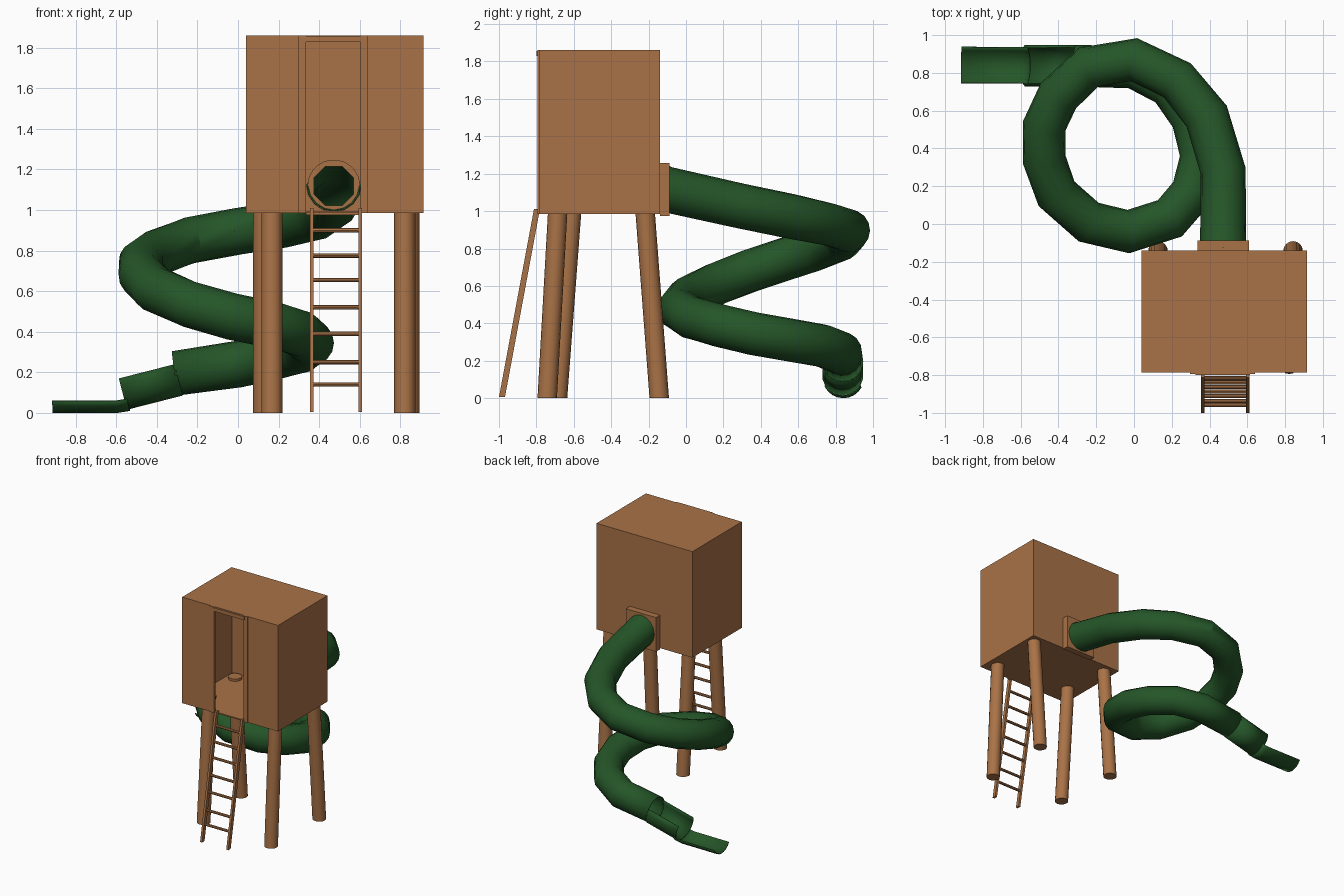
import bpy, bmesh, math
from mathutils import Vector, Matrix

if "Cube" in bpy.data.objects:
    bpy.data.objects.remove(bpy.data.objects["Cube"])


def material(name, rgb):
    m = bpy.data.materials.new(name)
    m.diffuse_color = (*rgb, 1)
    m.use_nodes = True
    m.node_tree.nodes["Principled BSDF"].inputs["Base Color"].default_value = m.diffuse_color
    return m


WOOD = material("wood_brown", (0.40, 0.17, 0.063))
GREEN = material("slide_green", (0.018, 0.092, 0.021))


def finish(name, bm, mat, smooth=None):
    bmesh.ops.recalc_face_normals(bm, faces=bm.faces)
    me = bpy.data.meshes.new(name)
    bm.to_mesh(me)
    bm.free()
    me.materials.append(mat)
    ob = bpy.data.objects.new(name, me)
    bpy.context.collection.objects.link(ob)
    bpy.ops.object.select_all(action='DESELECT')
    ob.select_set(True)
    bpy.context.view_layer.objects.active = ob
    if smooth:
        bpy.ops.object.shade_smooth_by_angle(angle=math.radians(smooth))
    return ob


def box(name, x, y, z, lean=0.0):
    """Box from ranges; lean shifts the top along y."""
    bm = bmesh.new()
    bmesh.ops.create_cube(bm, size=1)
    for v in bm.verts:
        top = v.co.z > 0
        v.co = Vector((x[v.co.x > 0], y[v.co.y > 0] + (lean if top else 0), z[top]))
    return finish(name, bm, WOOD)


def pole(name, bottom, top, r, sides):
    """Pole with level ends, leaning by shear."""
    bm = bmesh.new()
    bmesh.ops.create_cone(bm, cap_ends=True, segments=sides, radius1=r, radius2=r, depth=1)
    for v in bm.verts:
        end = top if v.co.z > 0 else bottom
        v.co = Vector((v.co.x + end[0], v.co.y + end[1], end[2]))
    return finish(name, bm, WOOD, 40)


def cut_hole(ob, x, y, z, r, sides):
    """Cut a round hole along y."""
    bm = bmesh.new()
    bmesh.ops.create_cone(bm, cap_ends=True, segments=sides, radius1=r, radius2=r, depth=0.3,
                          matrix=Matrix.Translation((x, y, z)) @ Matrix.Rotation(math.pi / 2, 4, 'X')
                          @ Matrix.Rotation(math.pi / sides, 4, 'Z'))
    cutter = finish("hole_cutter", bm, WOOD)
    cutter.hide_render = True
    mod = ob.modifiers.new("hole", 'BOOLEAN')
    mod.operation = 'DIFFERENCE'
    mod.solver = 'EXACT'
    mod.object = cutter
    bpy.context.view_layer.objects.active = ob
    bpy.ops.object.modifier_apply(modifier=mod.name)
    bpy.data.objects.remove(cutter)


def sweep(name, path, radii, half_angle, sides):
    """Pipe along a path; half_angle below 180 leaves the top open."""
    pts = [Vector(p) for p in path]
    closed = half_angle >= 180
    n = sides if closed else sides + 1
    bm = bmesh.new()
    rings = []
    for i, p in enumerate(pts):
        a = (p - pts[i - 1]).normalized() if i else Vector()
        b = (pts[i + 1] - p).normalized() if i < len(pts) - 1 else Vector()
        t = (a + b).normalized()
        side = t.cross(Vector((0, 0, 1))).normalized()
        up = side.cross(t)
        ring = []
        for k in range(n):
            ang = math.radians(half_angle) * (2 * k / sides - 1)
            ring.append(bm.verts.new(p + radii[i] * (side * math.sin(ang) - up * math.cos(ang))))
        rings.append(ring)
    for r0, r1 in zip(rings, rings[1:]):
        for k in range(n if closed else n - 1):
            j = (k + 1) % n
            bm.faces.new((r0[k], r0[j], r1[j], r1[k]))
    ob = finish(name, bm, GREEN, 32)
    mod = ob.modifiers.new("wall", 'SOLIDIFY')
    mod.thickness = 0.006
    mod.offset = -1 if closed else 0
    return ob


# House shell: thin walls, open doorway in front
X0, X1, Y0, Y1, Z0, Z1, T = 0.04, 0.915, -0.785, -0.14, 0.985, 1.86, 0.01
D0, D1 = 0.335, 0.605
box("floor", (X0, X1), (Y0, Y1), (Z0, Z0 + T))
box("roof", (X0, X1), (Y0, Y1), (Z1 - T, Z1))
box("left_wall", (X0, X0 + T), (Y0, Y1), (Z0, Z1))
box("right_wall", (X1 - T, X1), (Y0, Y1), (Z0, Z1))
box("front_wall_left", (X0, D0), (Y0, Y0 + T), (Z0, Z1))
box("front_wall_right", (D1, X1), (Y0, Y0 + T), (Z0, Z1))
box("front_wall_top", (D0, D1), (Y0, Y0 + T), (1.83, Z1))
back = box("back_wall", (X0, X1), (Y1 - T, Y1), (Z0, Z1))
cut_hole(back, 0.472, Y1, 1.118, 0.128, 24)

# Door trim and slide mounting plate
box("door_trim_left", (0.297, D0), (-0.793, Y0), (Z0, Z1))
box("door_trim_right", (D1, 0.64), (-0.793, Y0), (Z0, Z1))
box("door_trim_top", (0.325, 0.615), (-0.80, Y0), (1.828, 1.857))
plate = box("slide_mount", (0.335, 0.61), (Y1, -0.088), (0.975, 1.257))
cut_hole(plate, 0.472, Y1, 1.118, 0.105, 8)

# Leaning legs poking slightly through the floor
for name, x, yb, yt in (("front_left_leg", 0.167, -0.687, -0.61),
                        ("front_right_leg", 0.822, -0.742, -0.685),
                        ("back_left_leg", 0.127, -0.143, -0.22),
                        ("back_right_leg", 0.842, -0.143, -0.22)):
    pole(name, (x, yb, 0), (x, yt, 1.015), 0.052, 16)

# Ladder
for name, x in (("ladder_rail_left", 0.363), ("ladder_rail_right", 0.602)):
    box(name, (x - 0.009, x + 0.009), (-1.0, -0.968), (0.005, 1.01), 0.187)
for i, z in enumerate((0.14, 0.25, 0.39, 0.52, 0.655, 0.775, 0.9)):
    y = -0.984 + 0.186 * z
    rung = pole(f"ladder_rung_{i + 1}", (0, 0, -0.12), (0, 0, 0.12), 0.011, 8)
    rung.rotation_euler = (0, math.pi / 2, 0)
    rung.location = (0.4825, y, z)

# Spiral slide tube, then a half-open chute and a shallow run-out
tube = [(0.472, -0.15, 1.125), (0.472, -0.10, 1.115), (0.472, 0.28, 1.03), (0.385, 0.57, 0.97),
        (0.23, 0.76, 0.93), (0.0, 0.87, 0.895), (-0.24, 0.83, 0.85), (-0.40, 0.68, 0.79),
        (-0.475, 0.52, 0.74), (-0.475, 0.34, 0.68), (-0.41, 0.16, 0.61), (-0.24, 0.01, 0.535),
        (-0.03, -0.04, 0.475), (0.19, 0.03, 0.43), (0.31, 0.17, 0.39), (0.358, 0.36, 0.345),
        (0.31, 0.56, 0.31), (0.19, 0.73, 0.28), (0.0, 0.83, 0.24), (-0.31, 0.838, 0.195)]
sweep("spiral_slide", tube, [0.136, 0.122, 0.12, 0.12] + [0.115] * 15 + [0.11], 180, 16)
sweep("open_chute", [(-0.30, 0.838, 0.192), (-0.575, 0.838, 0.122)], [0.107, 0.107], 117, 12)
sweep("slide_run_out", [(-0.55, 0.838, 0.118), (-0.60, 0.84, 0.11), (-0.915, 0.842, 0.11)],
      [0.107, 0.107, 0.107], 62, 8)
